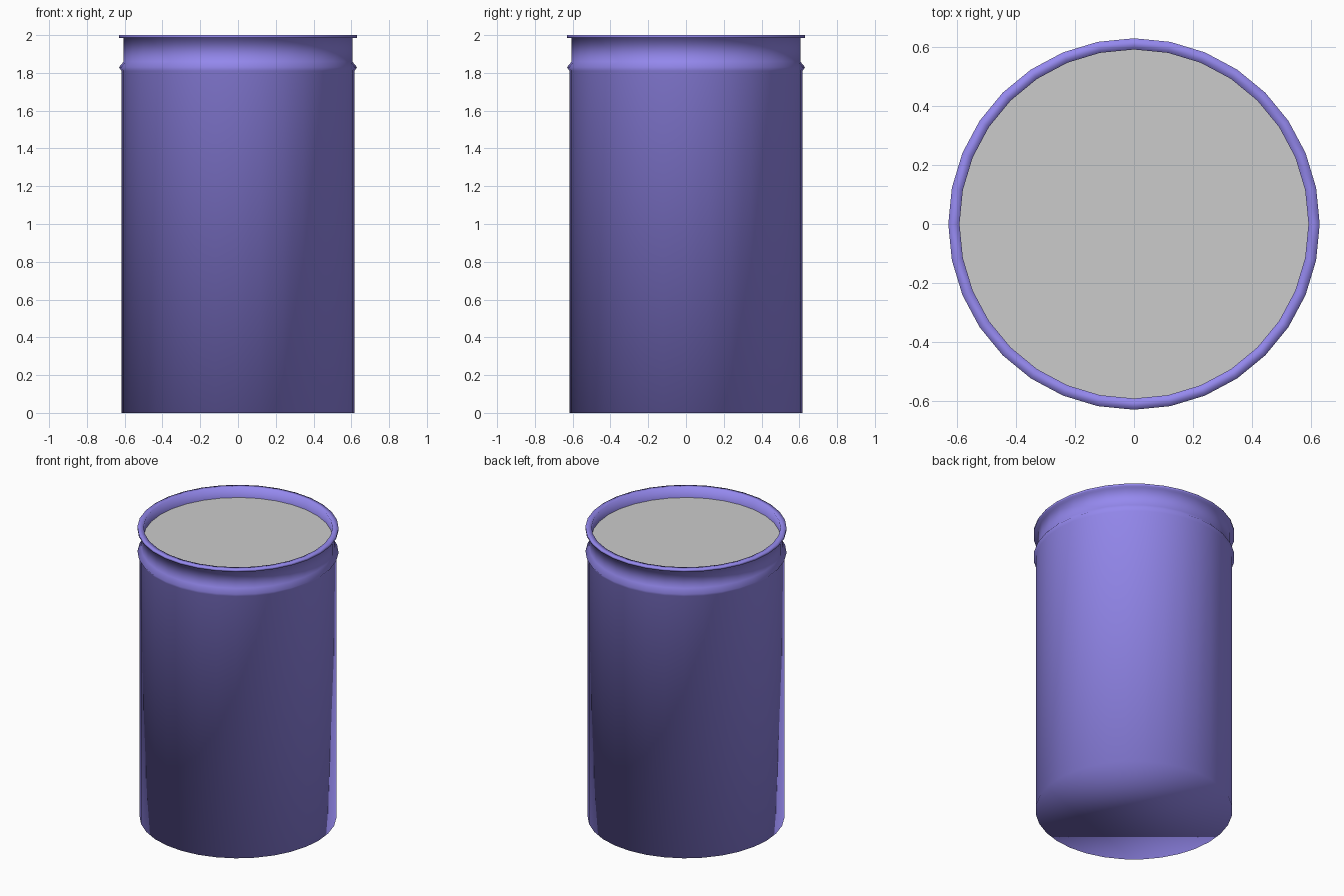
import bpy, bmesh
from math import cos, sin, tau

if "Cube" in bpy.data.objects:
    bpy.data.objects.remove(bpy.data.objects["Cube"])

SIDES = 32


def lathe(name, profile, cap_start=False, cap_end=False):
    """Revolve (radius, z) points about the z axis."""
    bm = bmesh.new()
    rings = [[bm.verts.new((r * cos(tau * i / SIDES), r * sin(tau * i / SIDES), z))
              for i in range(SIDES)] for r, z in profile]
    for a, b in zip(rings, rings[1:]):
        for i in range(SIDES):
            j = (i + 1) % SIDES
            bm.faces.new((a[i], a[j], b[j], b[i]))
    if cap_start:
        bm.faces.new(rings[0][::-1])
    if cap_end:
        bm.faces.new(rings[-1])
    for f in bm.faces:
        f.smooth = True
    mesh = bpy.data.meshes.new(name)
    bm.to_mesh(mesh)
    bm.free()
    obj = bpy.data.objects.new(name, mesh)
    bpy.context.collection.objects.link(obj)
    return obj


# Drum shell: closed base, straight wall, ridge, neck, rim flange, inner wall
shell = lathe("drum_shell", [
    (0.617, 0.0), (0.617, 1.81), (0.63, 1.83), (0.605, 1.86),
    (0.605, 1.985), (0.63, 1.985), (0.63, 2.0), (0.592, 2.0), (0.592, 1.91),
], cap_start=True)
blue = bpy.data.materials.new("blue_paint")
blue.diffuse_color = (0.30, 0.25, 0.86, 1.0)
blue.use_nodes = True
blue.node_tree.nodes["Principled BSDF"].inputs["Base Color"].default_value = blue.diffuse_color
shell.data.materials.append(blue)

# Recessed flat grey lid
lathe("lid", [(0.592, 1.93)], cap_end=True)
